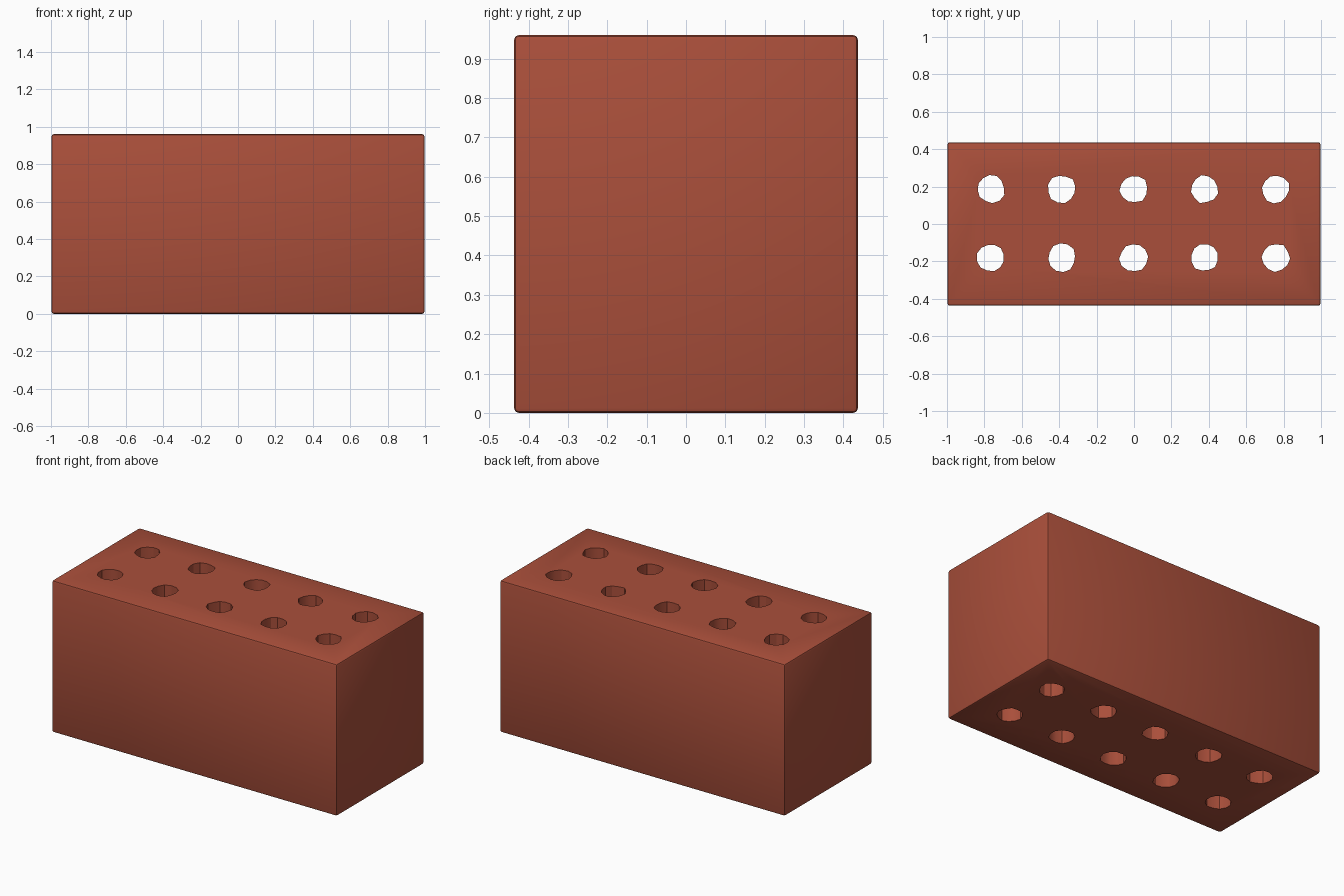
import bpy, bmesh, math, random

if "Cube" in bpy.data.objects:
    bpy.data.objects.remove(bpy.data.objects["Cube"])

random.seed(4)

clay = bpy.data.materials.new("red_clay")
clay.diffuse_color = (0.40, 0.078, 0.043, 1)
clay.use_nodes = True
clay.node_tree.nodes["Principled BSDF"].inputs["Base Color"].default_value = clay.diffuse_color


def make_object(name, bm):
    bmesh.ops.recalc_face_normals(bm, faces=bm.faces)
    mesh = bpy.data.meshes.new(name)
    bm.to_mesh(mesh)
    bm.free()
    mesh.materials.append(clay)
    obj = bpy.data.objects.new(name, mesh)
    bpy.context.collection.objects.link(obj)
    return obj


# Brick body with slightly softened edges
bm = bmesh.new()
bmesh.ops.create_cube(bm, size=1)
for v in bm.verts:
    v.co.x *= 1.994
    v.co.y *= 0.874
    v.co.z = (v.co.z + 0.5) * 0.96
bmesh.ops.bevel(bm, geom=bm.edges[:], offset=0.012, segments=2,
                profile=0.5, affect='EDGES')
brick = make_object("brick", bm)

# Rough round core holes: two rows of five, right through the brick
bm = bmesh.new()
SIDES = 12
for y in (-0.18, 0.187):
    for x in (-0.765, -0.386, -0.002, 0.377, 0.757):
        spin = random.uniform(0, 1)
        ring = []
        for i in range(SIDES):
            a = math.tau * i / SIDES + spin
            r = 0.074 + random.uniform(-0.005, 0.005)
            ring.append(bm.verts.new((x + r * math.cos(a), y + r * math.sin(a), -0.1)))
        face = bm.faces.new(ring)
        ext = bmesh.ops.extrude_face_region(bm, geom=[face], use_keep_orig=True)
        for g in ext["geom"]:
            if isinstance(g, bmesh.types.BMVert):
                g.co.z = 1.1
cutter = make_object("hole_cutter", bm)
cutter.hide_render = True
cutter.hide_set(True)

cut = brick.modifiers.new("core_holes", 'BOOLEAN')
cut.operation = 'DIFFERENCE'
cut.solver = 'EXACT'
cut.object = cutter

# Apply the holes, then smooth with sharp edges kept
bpy.context.view_layer.objects.active = brick
brick.select_set(True)
bpy.ops.object.modifier_apply(modifier=cut.name)
bpy.data.objects.remove(cutter)
bpy.ops.object.shade_smooth_by_angle(angle=math.radians(30))
